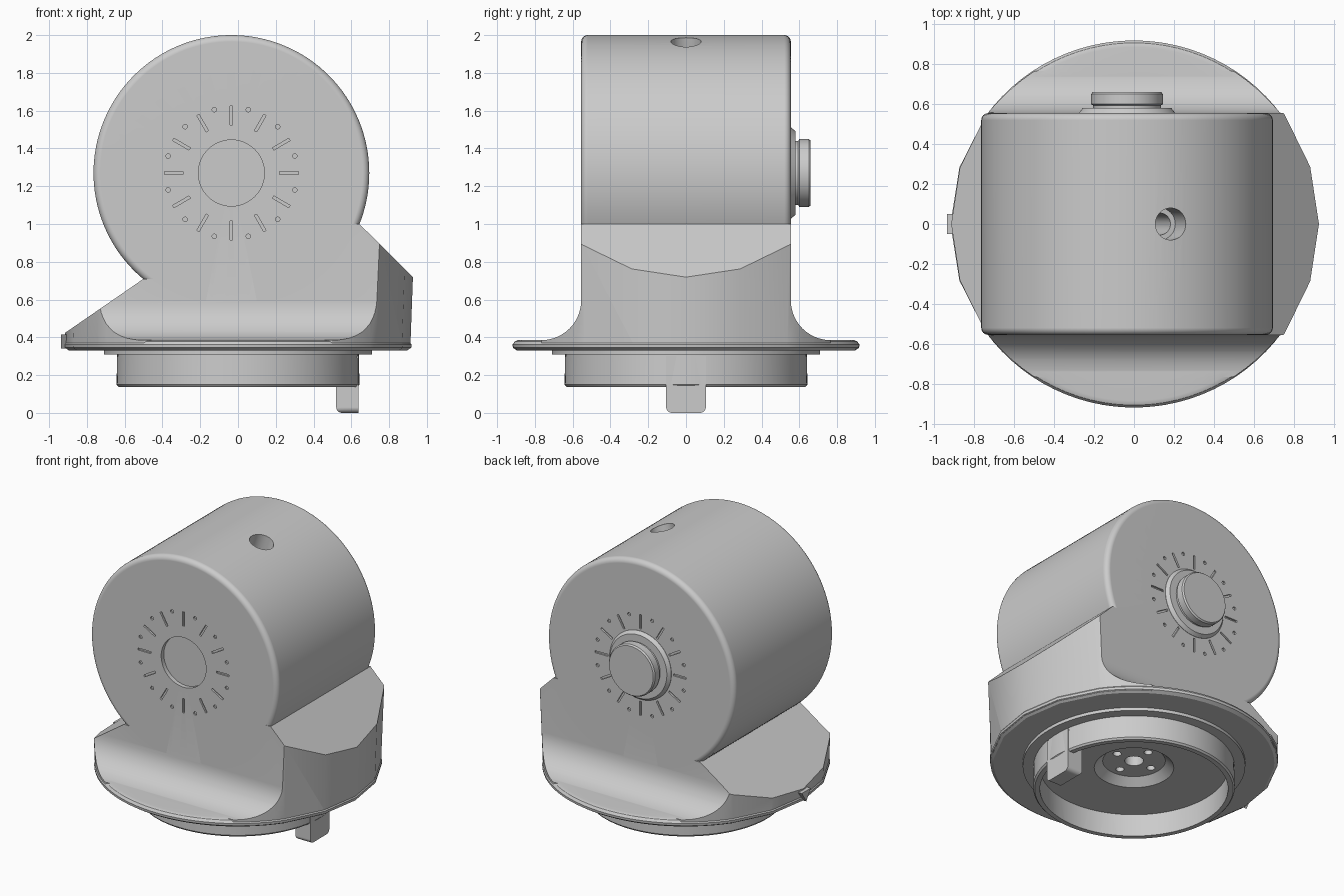
import bpy, bmesh
from math import radians, sin, cos, pi
from mathutils import Matrix, Vector

if "Cube" in bpy.data.objects:
    bpy.data.objects.remove(bpy.data.objects["Cube"], do_unlink=True)

grey = bpy.data.materials.new("light grey")
grey.use_nodes = True
colour = (0.6, 0.6, 0.6, 1)
grey.diffuse_color = colour
grey.node_tree.nodes["Principled BSDF"].inputs["Base Color"].default_value = colour

HUB = Matrix.Translation((-0.035, 0, 1.27))
ALONG_Y = HUB @ Matrix.Rotation(-pi / 2, 4, "X")
XZ = Matrix.Rotation(pi / 2, 4, "X")
YZ = Matrix(((0, 0, 1, 0), (1, 0, 0, 0), (0, 1, 0, 0), (0, 0, 0, 1)))
HALF = 0.555


def finish(bm, name, matrix=Matrix()):
    bmesh.ops.remove_doubles(bm, verts=bm.verts, dist=1e-5)
    bm.transform(matrix)
    bmesh.ops.recalc_face_normals(bm, faces=bm.faces)
    mesh = bpy.data.meshes.new(name)
    bm.to_mesh(mesh)
    bm.free()
    mesh.materials.append(grey)
    obj = bpy.data.objects.new(name, mesh)
    bpy.context.collection.objects.link(obj)
    return obj


def even(n):
    return [2 * pi * i / n for i in range(n)]


def lathe(name, profile, angles=None, matrix=Matrix()):
    """Revolve (radius, height) points that start and end on the axis."""
    bm = bmesh.new()
    angles = angles or even(64)
    rings = [[bm.verts.new((r * cos(a), r * sin(a), h)) for r, h in profile] for a in angles]
    for i, ring in enumerate(rings):
        nxt = rings[(i + 1) % len(rings)]
        for j in range(len(profile) - 1):
            bm.faces.new((ring[j], nxt[j], nxt[j + 1], ring[j + 1]))
    return finish(bm, name, matrix)


def rod(name, r, h0, h1, angles=None, matrix=Matrix()):
    return lathe(name, [(0, h0), (r, h0), (r, h1), (0, h1)], angles, matrix)


def prism(name, points, h0, h1, matrix=Matrix()):
    bm = bmesh.new()
    base = bm.faces.new([bm.verts.new((x, y, h0)) for x, y in points])
    top = bmesh.ops.extrude_face_region(bm, geom=[base])["geom"]
    moved = [v for v in top if isinstance(v, bmesh.types.BMVert)]
    bmesh.ops.translate(bm, verts=moved, vec=(0, 0, h1 - h0))
    return finish(bm, name, matrix)


def arc(cx, cy, r, a0, a1, n=10):
    steps = [radians(a0 + (a1 - a0) * i / n) for i in range(n + 1)]
    return [(cx + r * cos(a), cy + r * sin(a)) for a in steps]


def combine(obj, other, operation):
    mod = obj.modifiers.new("combine", "BOOLEAN")
    mod.operation, mod.solver, mod.object = operation, "EXACT", other
    bpy.context.view_layer.objects.active = obj
    bpy.ops.object.modifier_apply(modifier=mod.name)
    bpy.data.objects.remove(other, do_unlink=True)


# Rim angles: broad facets on the two sides, fine ones front and back
rim = [radians(a) for a in
       [-36, -18, 0, 18, *range(36, 144, 4), 144, 162, 180, 198, *range(216, 324, 4)]]

# Pedestal: sloped side outline, trimmed by the round rim and the front/back coves
housing = prism("housing", [(-0.96, 0.34), (-0.96, 0.393), (-0.5, 0.71), (-0.45, 0.71),
                            (0.55, 1.0), (0.643, 1.0), (0.98, 0.665), (0.98, 0.34)],
                -1, 1, XZ)
wall = lathe("wall", [(0, 0.335), (0.912, 0.335), (0.94, 1.1), (0, 1.1)], rim)
combine(housing, wall, "INTERSECT")
cove = arc(HALF + 0.21, 0.595, 0.21, 180, 270)
side = [(HALF, 1.2)] + cove + [(0.765, 0.3)]
coves = prism("coves", side + [(-x, z) for x, z in reversed(side)], -1.1, 1.1, YZ)
combine(housing, coves, "INTERSECT")

# Flange with a rounded edge
flange = lathe("flange", [(0, 0.33), (0.895, 0.33), (0.917, 0.345), (0.919, 0.362),
                          (0.907, 0.379), (0.885, 0.387), (0, 0.387)], rim)
combine(housing, flange, "UNION")

# Barrel with rounded ends
end = arc(0.73 - 0.035, HALF - 0.035, 0.035, 0, 90, 6)
barrel = lathe("barrel", [(0, -HALF)] + [(r, -h) for r, h in reversed(end)] + end + [(0, HALF)],
               even(128), ALONG_Y)
combine(housing, barrel, "UNION")

# Rear boss
boss = lathe("boss", [(0, 0.5), (0.24, 0.5), (0.24, 0.557), (0.222, 0.58), (0.17, 0.58),
                      (0.17, 0.594), (0.18, 0.6), (0.18, 0.65), (0.172, 0.66), (0, 0.66)],
             None, ALONG_Y)
combine(housing, boss, "UNION")

# Stepped collar underneath
collar = lathe("collar", [(0, 0.35), (0.71, 0.35), (0.71, 0.308), (0.64, 0.308),
                          (0.643, 0.15), (0.633, 0.138), (0, 0.138)], even(96))
combine(housing, collar, "UNION")

# Hollow of the collar, its central recess and screw holes
combine(housing, rod("hollow", 0.6, 0.1, 0.295, even(96)), "DIFFERENCE")
combine(housing, lathe("recess", [(0, 0.28), (0.27, 0.28), (0.2, 0.345), (0, 0.345)]), "DIFFERENCE")
combine(housing, rod("centre_hole", 0.06, 0.3, 0.45, even(24)), "DIFFERENCE")
for a in even(4):
    spot = Matrix.Translation((0.14 * cos(a), 0.14 * sin(a), 0))
    combine(housing, rod("screw_hole", 0.027, 0.3, 0.45, even(16), spot), "DIFFERENCE")

# Main bore: hexagonal in the middle, round at both mouths
for name, r, h0, h1, n in [("hex_bore", 0.155, -0.5, 0.5, 6), ("front_bore", 0.14, -0.6, -0.45, 48),
                           ("counterbore", 0.175, -0.6, -0.525, 48), ("rear_bore", 0.14, 0.45, 0.7, 48)]:
    combine(housing, rod(name, r, h0, h1, even(n), ALONG_Y), "DIFFERENCE")

# Tilted stepped hole in the top of the barrel
tilt = HUB @ Matrix.Rotation(radians(17.5), 4, "Y")
combine(housing, rod("top_hole", 0.08, 0.55, 0.8, even(32), tilt), "DIFFERENCE")
combine(housing, rod("top_pilot", 0.055, 0.1, 0.6, even(24), tilt), "DIFFERENCE")

# Engraved dial on both ends: a slot every 30 degrees with dots between
bm = bmesh.new()
for y in (-HALF, HALF):
    for a in even(12):
        turn = HUB @ Matrix.Translation((0, y, 0)) @ Matrix.Rotation(a, 4, "Y")
        slot = turn @ Matrix.Translation((0.305, 0, 0)) @ Matrix.Diagonal((0.1, 0.024, 0.014, 1))
        bmesh.ops.create_cube(bm, size=1, matrix=slot)
        dot = turn @ Matrix.Rotation(radians(15), 4, "Y") @ Matrix.Translation((0.347, 0, 0))
        bmesh.ops.create_cone(bm, cap_ends=True, segments=12, radius1=0.012, radius2=0.012,
                              depth=0.024, matrix=dot @ Matrix.Rotation(pi / 2, 4, "X"))
combine(housing, finish(bm, "dial"), "DIFFERENCE")

# Locating peg below the collar
foot = arc(-0.075, 0.033, 0.03, 180, 270, 6) + arc(0.075, 0.033, 0.03, 270, 360, 6)
foot = [(x, z - 0.003) for x, z in foot]
peg = prism("locating_peg", foot + [(0.105, 0.3), (-0.105, 0.3)], 0.52, 0.638, YZ)
inner = arc(0.55, 0.03, 0.03, 180, 270, 6) + [(0.7, 0), (0.7, 0.4), (0.52, 0.4)]
combine(peg, prism("peg_trim", inner, -0.3, 0.3, XZ), "INTERSECT")

# Index pointer on the low side
pointer = prism("index_pointer", [(-0.05, 0.415), (0, 0.34), (0.05, 0.415)], -0.937, -0.89, YZ)

# Shading
for obj in (housing, peg, pointer):
    bpy.ops.object.select_all(action="DESELECT")
    obj.select_set(True)
    bpy.context.view_layer.objects.active = obj
    bpy.ops.object.shade_smooth_by_angle(angle=radians(30))
    weighted = obj.modifiers.new("weighted_normals", "WEIGHTED_NORMAL")
    weighted.keep_sharp = True
